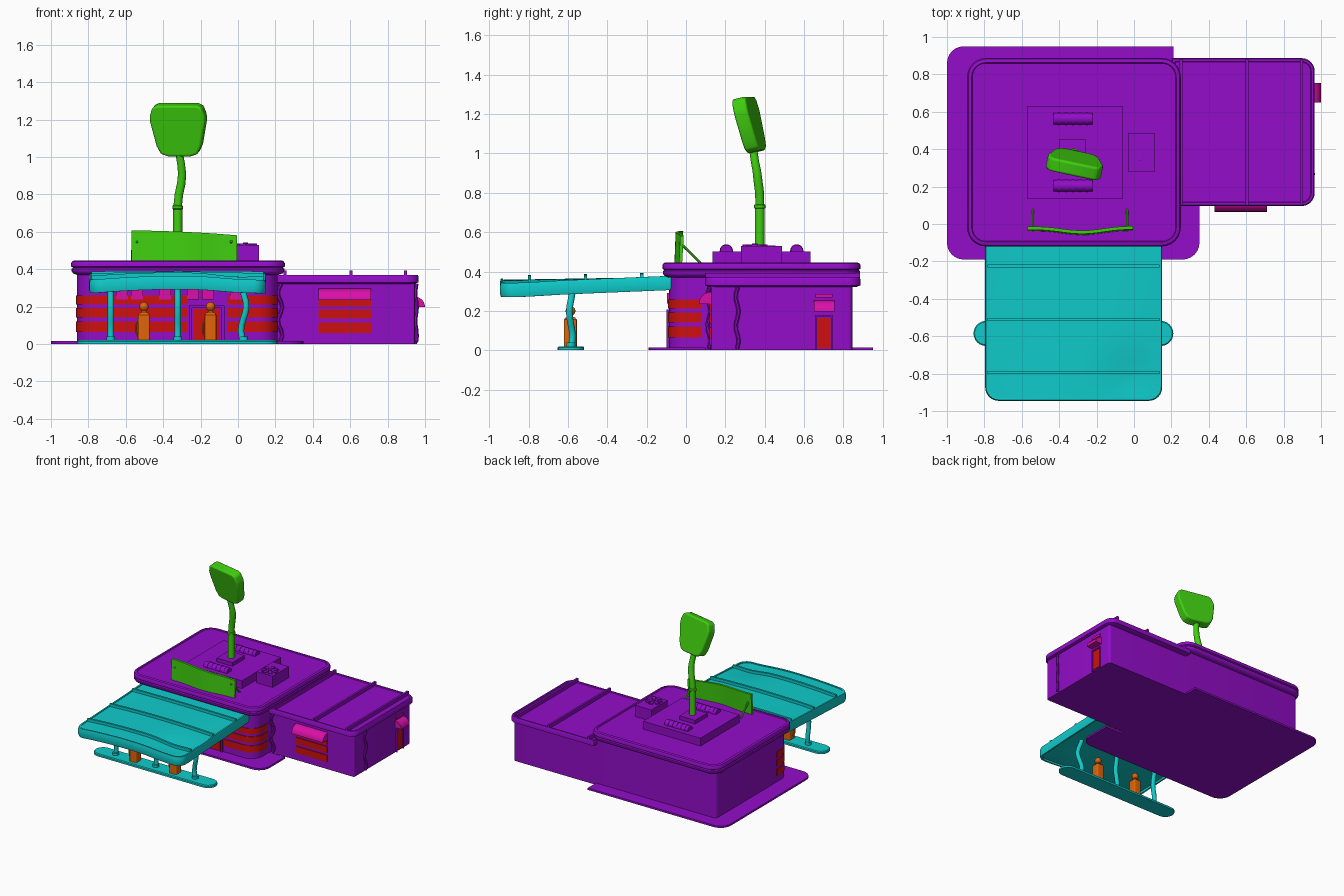
import bpy, bmesh, math
from mathutils import Vector, Matrix

if "Cube" in bpy.data.objects:
    bpy.data.objects.remove(bpy.data.objects["Cube"])


def material(name, rgb):
    m = bpy.data.materials.new(name)
    m.diffuse_color = (*rgb, 1)
    m.use_nodes = True
    m.node_tree.nodes["Principled BSDF"].inputs["Base Color"].default_value = m.diffuse_color
    return m


PURPLE = material("purple", (0.29, 0.004, 0.58))
GREEN = material("green", (0.05, 0.62, 0.005))
TEAL = material("teal", (0.005, 0.6, 0.6))
RED = material("red", (0.62, 0.005, 0.005))
PINK = material("pink", (0.7, 0.005, 0.4))
ORANGE = material("orange", (0.75, 0.13, 0.003))


def finish(name, bm, mat):
    bmesh.ops.recalc_face_normals(bm, faces=bm.faces)
    me = bpy.data.meshes.new(name)
    bm.to_mesh(me)
    bm.free()
    me.materials.append(mat)
    ob = bpy.data.objects.new(name, me)
    bpy.context.collection.objects.link(ob)
    bpy.ops.object.select_all(action='DESELECT')
    ob.select_set(True)
    bpy.context.view_layer.objects.active = ob
    bpy.ops.object.shade_smooth_by_angle(angle=math.radians(35))
    return ob


def skin(name, rings, mat):
    """Join closed rings of points and cap both ends."""
    bm = bmesh.new()
    vs = [[bm.verts.new(p) for p in r] for r in rings]
    n = len(vs[0])
    for a, b in zip(vs, vs[1:]):
        for i in range(n):
            bm.faces.new((a[i], a[(i + 1) % n], b[(i + 1) % n], b[i]))
    bm.faces.new(vs[0])
    bm.faces.new(vs[-1])
    return finish(name, bm, mat)


def fillet(pts, closed=True, seg=6):
    """Round the right-angled corners of (x, y, radius) points."""
    out = []
    for i, (x, y, r) in enumerate(pts):
        p = Vector((x, y))
        if r == 0 or (not closed and i in (0, len(pts) - 1)):
            out.append(p)
            continue
        d1 = (Vector(pts[i - 1][:2]) - p).normalized() * r
        d2 = (Vector(pts[(i + 1) % len(pts)][:2]) - p).normalized() * r
        for k in range(seg + 1):
            t = k / seg * math.pi / 2
            out.append(p + d1 + d2 - d2 * math.cos(t) - d1 * math.sin(t))
    return out


def prism(name, pts, z0, z1, mat, f=lambda x, y, z: (x, y, z)):
    return skin(name, [[f(p[0], p[1], z) for p in pts] for z in (z0, z1)], mat)


def box(name, x0, x1, y0, y1, z0, z1, mat):
    return prism(name, [(x0, y0), (x1, y0), (x1, y1), (x0, y1)], z0, z1, mat)


def slab(name, x0, x1, y0, y1, radii, profile, mat):
    """Rounded rectangle lofted through (inset, z) steps."""
    rings = []
    for d, z in profile:
        c = zip((x0 + d, x1 - d, x1 - d, x0 + d), (y0 + d, y0 + d, y1 - d, y1 - d), radii)
        corners = [(x, y, max(r - d, .001) if r else 0) for x, y, r in c]
        rings.append([(p.x, p.y, z) for p in fillet(corners)])
    return skin(name, rings, mat)


def tube(name, path, radius, mat, n=12):
    path = [Vector(p) for p in path]
    rs = radius if isinstance(radius, list) else [radius] * len(path)
    rings = []
    for i, p in enumerate(path):
        d = path[min(i + 1, len(path) - 1)] - path[max(i - 1, 0)]
        side = d.cross(Vector((0, 1, 0)) if abs(d.normalized().y) < .9 else Vector((0, 0, 1))).normalized()
        up = side.cross(d).normalized()
        angles = [(k + .5) * math.tau / n for k in range(n)]
        rings.append([p + rs[i] * (side * math.cos(a) + up * math.sin(a)) for a in angles])
    return skin(name, rings, mat)


# Forecourt base, main hall and garage wing
prism("base_plate", fillet([(-1, -.19, .09), (.35, -.19, .09), (.35, .1, 0), (.21, .1, 0), (.21, .95, 0),
                            (-1, .95, .09)]), 0, .015, PURPLE)
slab("main_hall", -.86, .21, -.086, .845, (.1, .1, 0, .03), [(0, .001), (0, .385)], PURPLE)
slab("main_roof", -.892, .25, -.12, .887, (.1, .1, .1, .1),
     [(.03, .37), (.01, .378), (.002, .39), (.002, .402), (.01, .408), (0, .414), (0, .432),
      (.006, .442), (.015, .446), (.024, .446), (.028, .44)], PURPLE)
slab("garage_wing", .2, .945, .127, .845, (0, .01, .02, 0), [(0, 0), (0, .34)], PURPLE)
slab("garage_roof", .2, .966, .096, .887, (0, .07, .07, 0),
     [(.02, .322), (0, .33), (0, .36), (.006, .37), (.018, .37), (.022, .364)], PURPLE)
for i, x in enumerate((.25, .605, .895)):
    box(f"garage_roof_rib_{i}", x - .008, x + .008, .1, .883, .36, .392, PURPLE)

# Crooked drainpipes
for i, (x, y) in enumerate(((.225, .117), (.953, .26))):
    wave = [(x + (.012 if i == 0 else .004) * math.sin(k * 1.3), y + .008 * math.sin(k * 1.3), .01 + k * .031)
            for k in range(11)]
    tube(f"drainpipe_{i}", wave, .011, PURPLE, 8)


# Wrap-around window bands with entrance between
def ribbon(name, side, x_end, z0, z1):
    wall = -.86 if side < 0 else .21
    lines = []
    for off in (.005, -.005):
        w = wall + side * off
        lines.append(fillet([(w, .075, 0), (w, -.086 - off, .1 + off), (x_end, -.086 - off, 0)], False))
    prism(name, lines[0] + lines[1][::-1], z0, z1, RED)


for i, (z0, z1) in enumerate(((.065, .12), (.142, .192), (.212, .258))):
    ribbon(f"left_window_band_{i}", -1, -.27, z0, z1)
    ribbon(f"right_window_band_{i}", 1, -.06, z0, z1)
for x in (-.255, -.08):
    box("entrance_jamb", x - .008, x + .008, -.1, -.08, 0, .205, PURPLE)
box("entrance_lintel", -.263, -.072, -.1, -.08, .192, .207, PURPLE)
box("entrance_door", -.24, -.095, -.092, -.08, .015, .188, RED)
for i, x in enumerate((-.62, -.54, -.39, -.24, -.16, -.01)):
    box(f"front_panel_{i}", x - .032, x + .032, -.096, -.08, .238, .292, PINK)

# Garage shutter, side door and their awnings
for i, (z0, z1) in enumerate(((.06, .115), (.135, .185), (.2, .236))):
    box(f"shutter_panel_{i}", .43, .71, .119, .13, z0, z1, RED)
box("side_door", .94, .952, .665, .735, .01, .165, RED)
for y in (.655, .737):
    box("side_door_jamb", .94, .957, y, y + .008, 0, .175, PURPLE)
box("side_door_lintel", .94, .957, .655, .745, .168, .178, PURPLE)
box("side_door_light", .94, .953, .655, .745, .268, .285, PINK)


def quarter(d, h):
    return [(0, 0)] + [(d * math.cos(k * math.pi / 12), h * math.sin(k * math.pi / 12)) for k in range(7)]


prism("garage_awning", quarter(.063, .06), .43, .71, PINK, lambda o, z, w: (w, .128 - o, .236 + z))
prism("side_awning", quarter(.056, .055), .65, .755, PINK, lambda o, z, w: (.944 + o, w, .198 + z))

# Roof equipment
box("roof_platform", -.572, -.06, .135, .632, .43, .503, PURPLE)
box("sign_pole_base", -.4, -.26, .3, .455, .5, .533, PURPLE)
for i, y in enumerate((.205, .563)):
    tube(f"roof_vent_{i}", [(-.43, y, .505), (-.222, y, .505)], .031, PURPLE, 14)
    for k in range(5):
        x = -.4 + k * .037
        tube(f"vent_{i}_rib_{k}", [(x - .005, y, .505), (x + .005, y, .505)], .034, PURPLE, 14)
box("cooling_unit", -.032, .112, .28, .487, .43, .53, PURPLE)
tube("fan_hub", [(.04, .35, .53), (.04, .35, .542)], .015, PURPLE)
for k in range(7):
    a = k * math.tau / 7
    c, s = math.cos(a), math.sin(a)
    prism(f"fan_blade_{k}", [(.04 + u * c - v * s, .35 + u * s + v * c) for u, v in
                             ((.012, -.006), (.062, -.018), (.062, .014), (.012, .006))], .528, .537, PURPLE)

# Bent pole and tilted blank sign
tube("sign_pole", [(-.322, .375, .5), (-.322, .375, .72), (-.322, .375, .724), (-.322, .375, .738),
                   (-.322, .375, .742), (-.316, .374, .8), (-.303, .366, .86), (-.299, .36, .91),
                   (-.304, .35, .96), (-.316, .34, 1.03)],
     [.025, .025, .029, .029, .023, .023, .023, .022, .021, .021], GREEN, 16)
half = [(.06, -.138), (.1, -.125), (.122, -.08), (.15, .05), (.15, .085), (.135, .13), (.11, .143)]
outline = half + [(-x, z) for x, z in half[::-1]]
sign = prism("sign_board", outline, -.037, .037, GREEN, lambda x, z, y: (x, y, z))
sign.matrix_world = (Matrix.Translation((-.315, .325, 1.143)) @ Matrix.Rotation(math.radians(-12), 4, 'Z')
                     @ Matrix.Rotation(math.radians(14), 4, 'X'))
bev = sign.modifiers.new("soft_edge", 'BEVEL')
bev.width, bev.segments = .012, 3

# Warped parapet board with braces
rings = []
for k in range(13):
    t = k / 12
    x, y = -.57 + .565 * t, -.03 - .015 * math.sin(t * math.pi) + .006 * math.sin(t * 9)
    top = .607 - .004 * t - .022 * t ** 2
    rings.append([(x, y - .008, .443), (x, y + .008, .443), (x, y + .016, top), (x, y - .002, top)])
skin("parapet_board", rings, GREEN)
for i, x in enumerate((-.54, -.037)):
    tube(f"parapet_brace_{i}", [(x, -.035, .55), (x, .075, .443)], .007, GREEN, 8)

# Sagging canopy
X0, X1, Y0, Y1, R = -.79, .145, -.94, -.075, .07


def canopy_z(x, y):
    front = (Y1 - y) / (Y1 - Y0)
    u = (x + .32) / .467
    dent = math.exp(-((x + .02) / .13) ** 2 - ((y + .82) / .13) ** 2)
    return .372 - .014 * front - .022 * front * u * u - .016 * dent


def canopy_half(y):
    d = min(y - Y0, R)
    return (X1 - X0) / 2 - R + math.sqrt(max(R * R - (R - d) ** 2, 0))


cx = (X0 + X1) / 2
rows = [Y0 + R * (1 - math.cos(k * math.pi / 12)) for k in range(7)]
rows += [Y0 + R + (Y1 - Y0 - R) * k / 20 for k in range(1, 21)]
rings, rim_left = [], []
for y in rows:
    xs = [cx + canopy_half(y) * (k / 12 - 1) for k in range(25)]
    rim_left.append((xs[0], y))
    rings.append([(x, y, canopy_z(x, y)) for x in xs] + [(x, y, canopy_z(x, y) - .05) for x in xs[::-1]])
skin("canopy_deck", rings, TEAL)
front_edge = [(cx + canopy_half(Y0) * (k / 8 - 1), Y0) for k in range(1, 16)]
edge = rim_left[::-1] + front_edge + [(2 * cx - x, y) for x, y in rim_left]
skin("canopy_rim", [[(cx + (x - cx) * s, -.5 + (y + .5) * s, canopy_z(x, y) + dz)
                     for s, dz in ((1.002, -.066), (1.012, -.05), (1.012, -.012), (1.002, .006), (.975, .006),
                                   (.975, -.066))]
                    for x, y in edge], TEAL)
for i, y in enumerate((-.225, -.51, -.795)):
    rib = []
    for k in range(17):
        x = X0 + .008 + (X1 - X0 - .016) * k / 16
        z = canopy_z(x, y)
        rib.append([(x, y - .008, z - .01), (x, y + .008, z - .01), (x, y + .008, z + .022), (x, y - .008, z + .022)])
    skin(f"canopy_rib_{i}", rib, TEAL)

# Pump island, columns and pumps
slab("pump_island", -.858, .21, -.652, -.518, (.066,) * 4, [(0, 0), (0, .014), (.006, .02)], TEAL)
for i, x in enumerate((-.68, -.322, .03)):
    bend = .014 if i == 2 else 0
    path = [(x + bend * math.sin(k * .75 + 3.2), -.585 + .008 * math.sin(k * .8), .01 + k * .031) for k in range(11)]
    tube(f"canopy_column_{i}", path, .017, TEAL)
    tube(f"column_foot_{i}", [(*path[0][:2], .018), (*path[0][:2], .04)], .024, TEAL)
for i, x in enumerate((-.503, -.147)):
    slab(f"pump_body_{i}", x - .031, x + .031, -.62, -.555, (.008,) * 4,
         [(0, .018), (0, .155), (.008, .166), (.018, .17), (.02, .182)], ORANGE)
    bm = bmesh.new()
    bmesh.ops.create_uvsphere(bm, u_segments=16, v_segments=10, radius=.025,
                              matrix=Matrix.Translation((x, -.587, .2)))
    finish(f"pump_globe_{i}", bm, ORANGE)
    hose = [(x - .03, -.6, .13), (x - .042, -.605, .1), (x - .04, -.605, .06), (x - .03, -.6, .04)]
    tube(f"pump_hose_{i}", hose, .005, ORANGE, 8)
